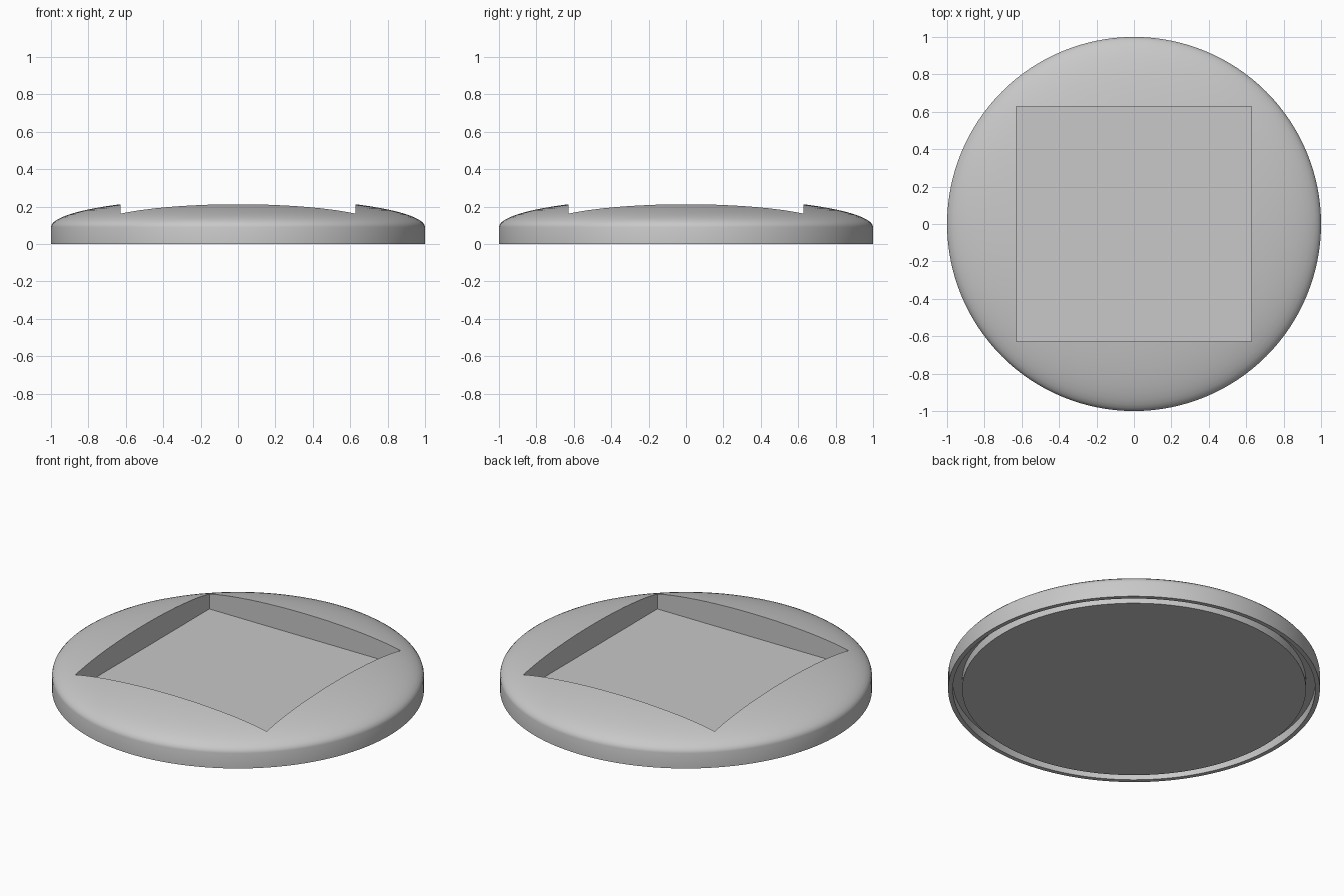
import bpy, bmesh
from math import pi, sin, cos, radians

cube = bpy.data.objects.get("Cube")
if cube:
    bpy.data.objects.remove(cube, do_unlink=True)

WALL = 0.09         # height of the straight side
DOME = 0.157        # rise of the elliptical dome
HALF = 0.628        # half width of the square recess
FLOOR = 0.073       # height of the recess floor
GROOVE = 0.05       # depth of the ring groove underneath
R_IN, R_OUT = 0.925, 0.975

grey = bpy.data.materials.new("light_grey")
grey.use_nodes = True
colour = (0.58, 0.58, 0.58, 1)
grey.diffuse_color = colour
grey.node_tree.nodes["Principled BSDF"].inputs["Base Color"].default_value = colour


def make_object(name, bm):
    bmesh.ops.recalc_face_normals(bm, faces=bm.faces)
    mesh = bpy.data.meshes.new(name)
    bm.to_mesh(mesh)
    bm.free()
    obj = bpy.data.objects.new(name, mesh)
    mesh.materials.append(grey)
    bpy.context.collection.objects.link(obj)
    return obj


def lathe(name, profile, steps=128):
    bm = bmesh.new()
    verts = [bm.verts.new((r, 0, z)) for r, z in profile]
    edges = [bm.edges.new(pair) for pair in zip(verts, verts[1:])]
    bmesh.ops.spin(bm, geom=verts + edges, cent=(0, 0, 0), axis=(0, 0, 1),
                   angle=2 * pi, steps=steps, use_merge=True)
    bmesh.ops.remove_doubles(bm, verts=bm.verts, dist=1e-5)
    return make_object(name, bm)


# Domed disc with a ring groove in its underside
underside = [(0, 0), (R_IN, 0), (R_IN, GROOVE), (R_OUT, GROOVE), (R_OUT, 0), (1, 0)]
arc = [radians(a) for a in range(0, 90, 5)]
dome = [(cos(a), WALL + DOME * sin(a)) for a in arc] + [(0, WALL + DOME)]
disc = lathe("domed_disc", underside + dome)

# Square recess cut down from the top
bm = bmesh.new()
bmesh.ops.create_cube(bm, size=1)
bmesh.ops.scale(bm, vec=(2 * HALF, 2 * HALF, 1), verts=bm.verts)
bmesh.ops.translate(bm, vec=(0, 0, FLOOR + 0.5), verts=bm.verts)
cutter = make_object("recess_cutter", bm)
cutter.hide_render = True

cut = disc.modifiers.new("square_recess", "BOOLEAN")
cut.operation = "DIFFERENCE"
cut.solver = "EXACT"
cut.object = cutter

bpy.ops.object.select_all(action="DESELECT")
bpy.context.view_layer.objects.active = disc
disc.select_set(True)
bpy.ops.object.modifier_apply(modifier=cut.name)
bpy.data.objects.remove(cutter, do_unlink=True)
bpy.ops.object.shade_smooth_by_angle(angle=radians(30))
